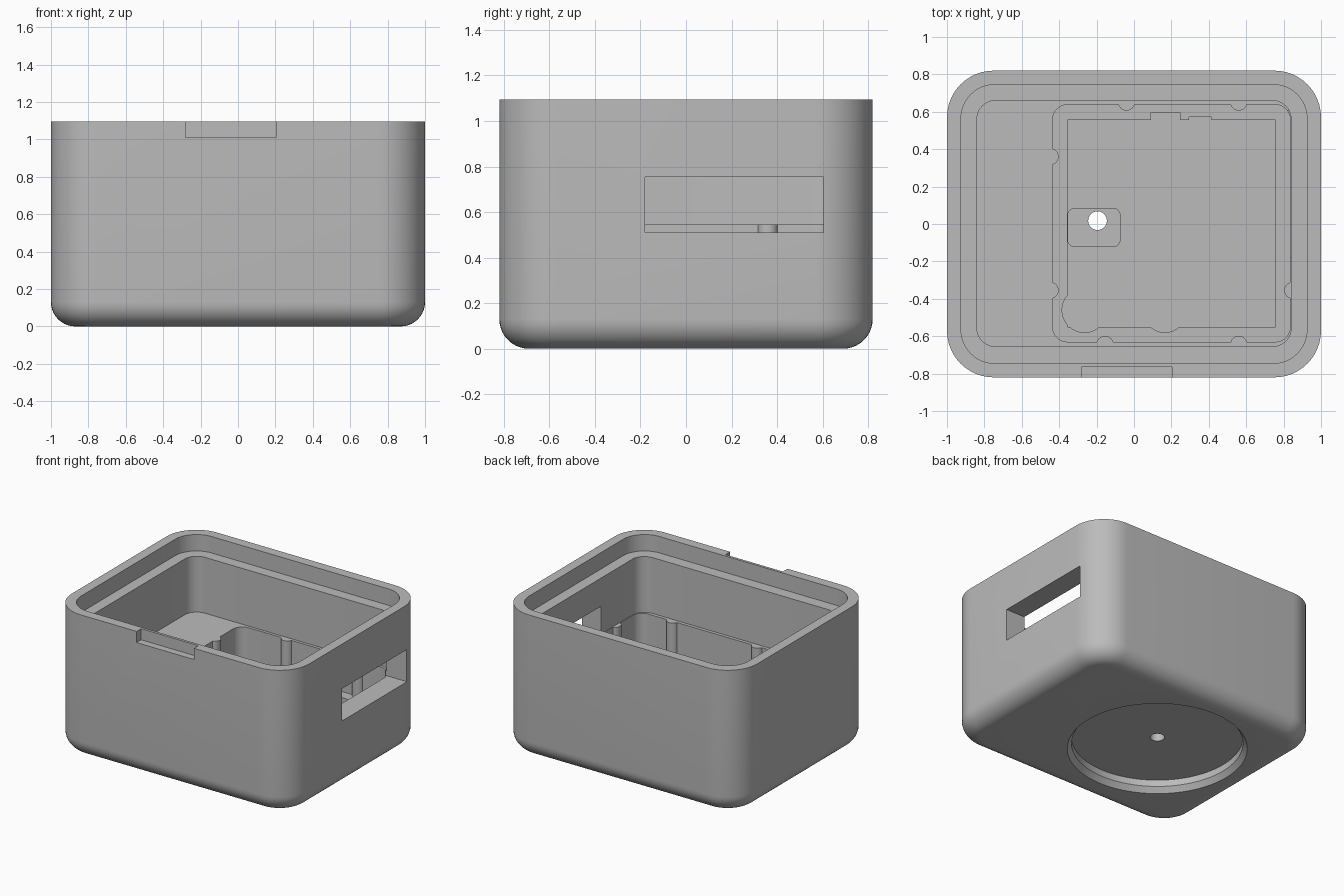
import bpy, bmesh, math

cube = bpy.data.objects.get("Cube")
if cube:
    bpy.data.objects.remove(cube, do_unlink=True)

grey = bpy.data.materials.new("plain_grey")
grey.use_nodes = True
grey.diffuse_color = (0.5, 0.5, 0.5, 1)
grey.node_tree.nodes["Principled BSDF"].inputs["Base Color"].default_value = (0.5, 0.5, 0.5, 1)


def rounded_rect(x0, x1, y0, y1, r, seg=12):
    """Counter-clockwise outline with rounded corners."""
    if r == 0:
        return [(x0, y0), (x1, y0), (x1, y1), (x0, y1)]
    pts = []
    corners = [(x1 - r, y1 - r), (x0 + r, y1 - r), (x0 + r, y0 + r), (x1 - r, y0 + r)]
    for k, (cx, cy) in enumerate(corners):
        for i in range(seg + 1):
            a = math.pi / 2 * (k + i / seg)
            pts.append((cx + r * math.cos(a), cy + r * math.sin(a)))
    return pts


def circle(cx, cy, r, seg=32):
    return [(cx + r * math.cos(2 * math.pi * i / seg),
             cy + r * math.sin(2 * math.pi * i / seg)) for i in range(seg)]


def loft(name, sections):
    """Closed solid through (outline, z) sections, listed from the bottom up."""
    bm = bmesh.new()
    rings = [[bm.verts.new((x, y, z)) for x, y in pts] for pts, z in sections]
    n = len(rings[0])
    for a, b in zip(rings, rings[1:]):
        for i in range(n):
            j = (i + 1) % n
            bm.faces.new((a[i], a[j], b[j], b[i]))
    bm.faces.new(rings[0][::-1])
    bm.faces.new(rings[-1])
    mesh = bpy.data.meshes.new(name)
    bm.to_mesh(mesh)
    bm.free()
    mesh.materials.append(grey)
    obj = bpy.data.objects.new(name, mesh)
    bpy.context.collection.objects.link(obj)
    return obj


def prism(name, pts, z0, z1):
    return loft(name, [(pts, z0), (pts, z1)])


def cut(target, cutter):
    """Subtract the cutter and remove it."""
    mod = target.modifiers.new("cut", 'BOOLEAN')
    mod.operation = 'DIFFERENCE'
    mod.solver = 'EXACT'
    mod.object = cutter
    bpy.context.view_layer.objects.active = target
    bpy.ops.object.modifier_apply(modifier=mod.name)
    bpy.data.objects.remove(cutter, do_unlink=True)


HEIGHT, FLOOR, LEDGE, DEEP = 1.095, 0.545, 0.27, 0.2
HOLE = (-0.195, 0.018)

# Outer shell with a filleted bottom edge
fillet = 0.13
sections = []
for i in range(11):
    a = math.pi / 2 * i / 10
    d = fillet * (1 - math.sin(a))
    sections.append((rounded_rect(-1 + d, 1 - d, -0.82 + d, 0.82 - d, 0.25 - d),
                     fillet * (1 - math.cos(a))))
sections.append((rounded_rect(-1, 1, -0.82, 0.82, 0.25), HEIGHT))
box = loft("enclosure_box", sections)

# Main cavity and the lid seat around its rim
cut(box, prism("cavity", rounded_rect(-0.84, 0.84, -0.655, 0.66, 0.1), FLOOR, 1.3))
cut(box, prism("lid_seat", rounded_rect(-0.925, 0.925, -0.745, 0.745, 0.18), 0.97, 1.3))

# Board pocket, keeping round locating ribs on its walls
pocket = prism("pocket", rounded_rect(-0.435, 0.835, -0.63, 0.638, 0.08), LEDGE, 0.65)
ribs = [(-0.04, 0.651), (0.56, 0.651), (-0.448, 0.36), (-0.448, -0.355),
        (0.848, -0.355), (-0.155, -0.643), (0.56, -0.643)]
for x, y in ribs:
    cut(pocket, prism("rib", circle(x, y, 0.045, 24), 0.1, FLOOR))
cut(box, pocket)

# Deeper recess with clearance bumps and round scallops
clearances = [rounded_rect(-0.355, 0.757, -0.55, 0.557, 0),
              rounded_rect(0.09, 0.245, 0.4, 0.597, 0),
              rounded_rect(0.295, 0.415, 0.4, 0.573, 0),
              circle(-0.265, -0.46, 0.12), circle(0.165, -0.465, 0.115)]
for pts in clearances:
    cut(box, prism("clearance", pts, DEEP, LEDGE + 0.1))

# Cable recess and through hole
cut(box, prism("cable_recess", rounded_rect(-0.354, -0.075, -0.12, 0.083, 0.035, 6), 0.15, DEEP + 0.05))
cut(box, prism("cable_hole", circle(*HOLE, 0.05), -0.1, DEEP + 0.05))

# Round recess underneath with a chamfered lip
cut(box, loft("base_recess", [(circle(*HOLE, 0.698, 96), -0.1), (circle(*HOLE, 0.593, 96), 0.04),
                              (circle(*HOLE, 0.593, 96), 0.09)]))

# Port window in the side wall and finger notch at the front
cut(box, prism("port_window", rounded_rect(0.8, 1.2, -0.18, 0.605, 0), 0.51, 0.755))
cut(box, prism("finger_notch", rounded_rect(-0.28, 0.203, -1, -0.765, 0), 1.01, 1.3))

# Smooth curved walls, crisp edges
bpy.ops.object.select_all(action='DESELECT')
box.select_set(True)
bpy.context.view_layer.objects.active = box
bpy.ops.object.shade_smooth_by_angle(angle=math.radians(30))
